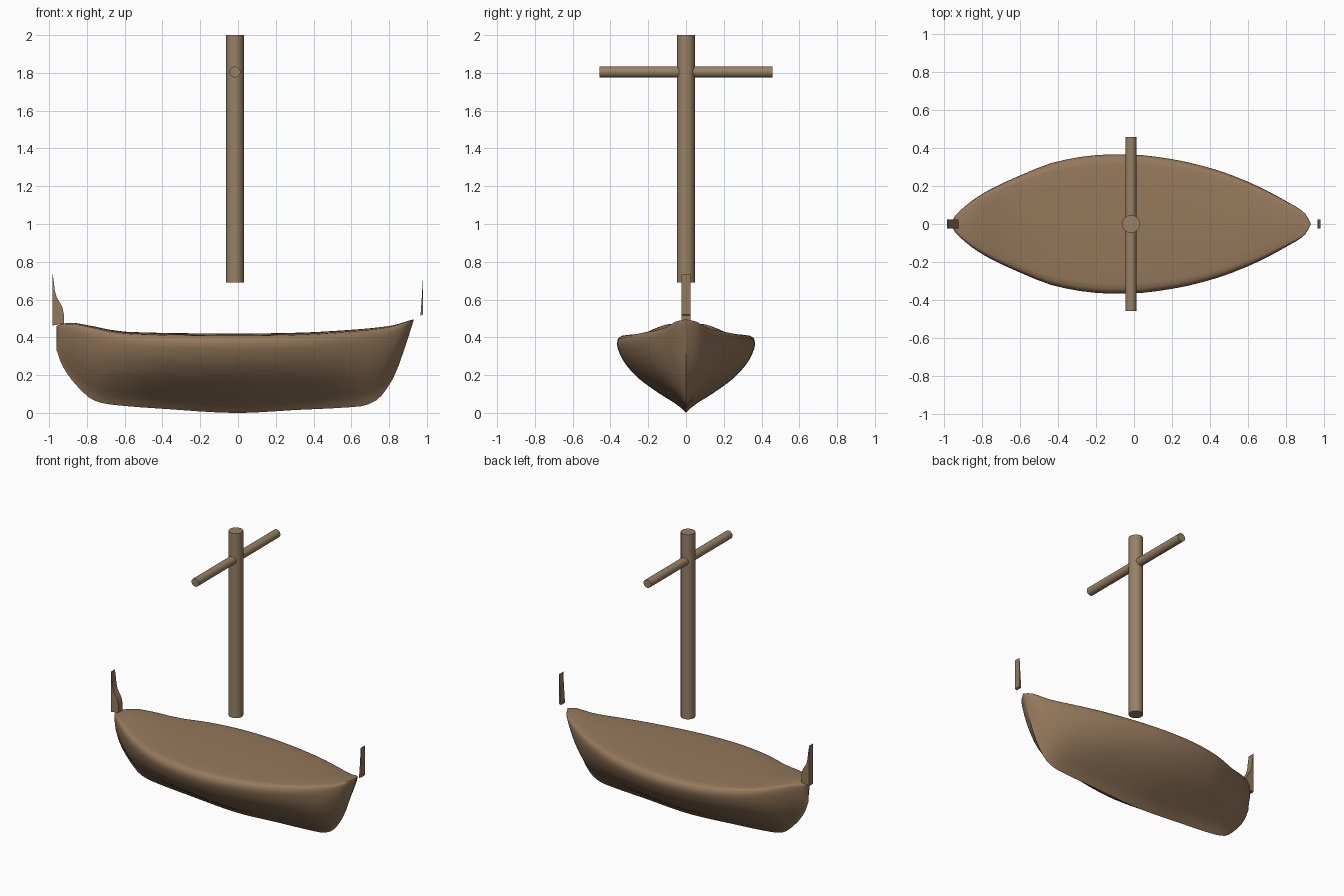
import bpy, bmesh, math

if "Cube" in bpy.data.objects:
    bpy.data.objects.remove(bpy.data.objects["Cube"])

def material(name, color):
    m = bpy.data.materials.new(name)
    m.diffuse_color = (*color, 1)
    m.use_nodes = True
    m.node_tree.nodes["Principled BSDF"].inputs["Base Color"].default_value = m.diffuse_color
    return m

WOOD = material("hull_wood", (0.30, 0.19, 0.105))
SPAR = material("spar_wood", (0.31, 0.22, 0.13))

def curve(pts, x):
    """Smooth monotone interpolation through (x, value) points."""
    d = [(b[1] - a[1]) / (b[0] - a[0]) for a, b in zip(pts, pts[1:])]
    m = [d[0]] + [0 if p * q <= 0 else 2 * p * q / (p + q) for p, q in zip(d, d[1:])] + [d[-1]]
    i = 0
    while i < len(d) - 1 and x > pts[i + 1][0]:
        i += 1
    (x0, y0), (x1, y1) = pts[i], pts[i + 1]
    h = x1 - x0
    t = min(max((x - x0) / h, 0), 1)
    return (y0 * (1 + 2 * t) * (1 - t) ** 2 + h * m[i] * t * (1 - t) ** 2
            + y1 * t * t * (3 - 2 * t) + h * m[i + 1] * t * t * (t - 1))

def finish(bm, name, mat, angle=None):
    bmesh.ops.recalc_face_normals(bm, faces=bm.faces)
    me = bpy.data.meshes.new(name)
    bm.to_mesh(me)
    bm.free()
    ob = bpy.data.objects.new(name, me)
    bpy.context.collection.objects.link(ob)
    me.materials.append(mat)
    if angle:
        bpy.ops.object.select_all(action='DESELECT')
        ob.select_set(True)
        bpy.context.view_layer.objects.active = ob
        bpy.ops.object.shade_smooth_by_angle(angle=math.radians(angle))
    return ob

# Hull: keel line, sheer line, plan half-width and section shape
KEEL = [(-.96, .33), (-.93, .25), (-.85, .14), (-.76, .065), (-.68, .045), (-.4, .022), (0, 0),
        (.3, .015), (.65, .035), (.73, .065), (.82, .18), (.88, .335), (.93, .49)]
SHEER = [(-.96, .46), (-.93, .472), (-.88, .477), (-.8, .465), (-.6, .43), (-.3, .422), (0, .42),
         (.3, .424), (.6, .44), (.8, .46), (.93, .496)]
WIDTH = [(-.96, 0), (-.952, .025), (-.925, .06), (-.8, .157), (-.6, .255), (-.4, .33), (-.2, .362),
         (-.09, .367), (0, .365), (.2, .341), (.4, .295), (.6, .222), (.8, .12), (.9, .055), (.93, 0)]
SECTION = [(0, 0), (.04, .045), (.1, .125), (.24, .38), (.48, .74), (.71, .94), (.88, 1), (.94, .98)]
DECK = [(.93, .97), (.85, .98), (.6, .988), (.3, .996), (0, 1)]

xs = [-.96, -.952, -.94, -.925, -.905, -.88, -.85, -.82, -.79, -.76, -.72, -.68]
xs += [-.6 + .08 * i for i in range(16)]
xs += [.65, .69, .73, .76, .79, .82, .85, .88, .9, .915, .93]
ring = [(curve(SECTION, i * .94 / 15), i * .94 / 15) for i in range(16)] + DECK
bm = bmesh.new()
rows = []
for x in xs:
    k, s, w = curve(KEEL, x), curve(SHEER, x), curve(WIDTH, x)
    rows.append([bm.verts.new((x, w * f, k + (s - k) * t)) for f, t in ring])
for a, b in zip(rows, rows[1:]):
    for j in range(len(ring) - 1):
        bm.faces.new((a[j], b[j], b[j + 1], a[j + 1]))
# mirror the half hull and weld along the keel and deck centre
geo = bmesh.ops.duplicate(bm, geom=bm.verts[:] + bm.edges[:] + bm.faces[:])["geom"]
bmesh.ops.scale(bm, vec=(1, -1, 1), verts=[g for g in geo if isinstance(g, bmesh.types.BMVert)])
bmesh.ops.remove_doubles(bm, verts=bm.verts, dist=.0005)
finish(bm, "hull", WOOD, 60)

# Mast and crossing yard
def spar(name, radius, length, loc, rot=(0, 0, 0)):
    bm = bmesh.new()
    bmesh.ops.create_cone(bm, cap_ends=True, segments=32, radius1=radius, radius2=radius, depth=length)
    ob = finish(bm, name, SPAR, 30)
    ob.location, ob.rotation_euler = loc, rot

spar("mast", .047, 1.31, (-.016, 0, 1.345))
spar("yard", .029, .914, (-.016, 0, 1.805), (math.pi / 2, 0, 0))

# Upright finials at stern and bow
def finial(name, profile):
    bm = bmesh.new()
    face = bm.faces.new([bm.verts.new((x, -.023, z)) for x, z in profile])
    new = bmesh.ops.extrude_face_region(bm, geom=[face])["geom"]
    bmesh.ops.translate(bm, vec=(0, .046, 0), verts=[g for g in new if isinstance(g, bmesh.types.BMVert)])
    finish(bm, name, WOOD, 30)

finial("stern_finial", [(-.983, .748), (-.983, .462), (-.922, .474), (-.922, .52), (-.93, .56),
                        (-.945, .588), (-.96, .612), (-.97, .65), (-.976, .70)])
finial("bow_finial", [(.966, .515), (.98, .521), (.98, .732), (.973, .61)])
